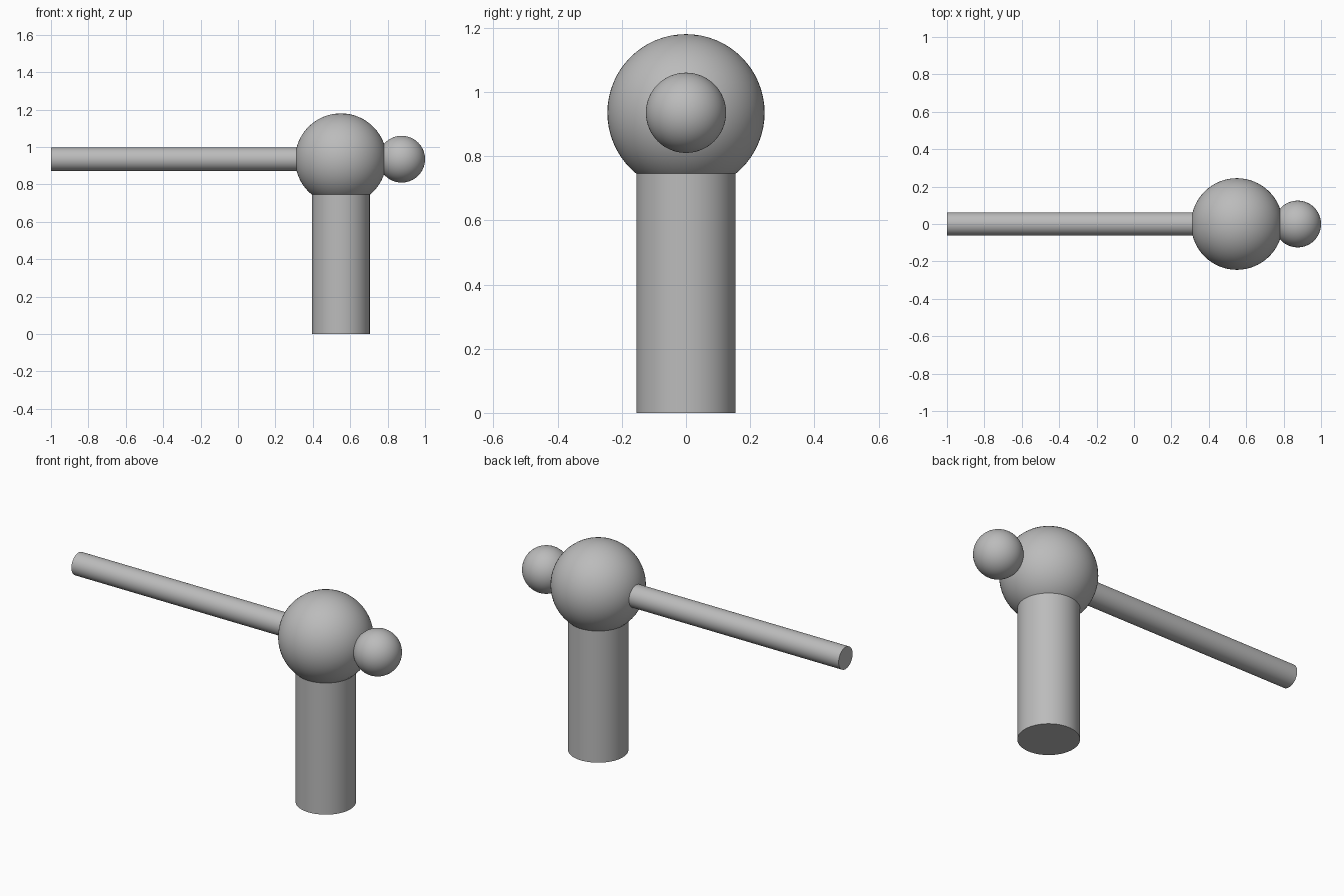
import bpy
from mathutils import Vector

cube = bpy.data.objects.get("Cube")
if cube:
    bpy.data.objects.remove(cube, do_unlink=True)

# Single plain grey
grey = bpy.data.materials.new("plain grey")
grey.use_nodes = True
grey.diffuse_color = (0.5, 0.5, 0.5, 1)
grey.node_tree.nodes["Principled BSDF"].inputs["Base Color"].default_value = (0.5, 0.5, 0.5, 1)


def finish(name):
    obj = bpy.context.object
    obj.name = name
    obj.data.materials.append(grey)
    bpy.ops.object.shade_smooth_by_angle()
    return obj


def ball(name, center, radius):
    bpy.ops.mesh.primitive_uv_sphere_add(segments=64, ring_count=32, radius=radius, location=center)
    return finish(name)


def rod(name, start, end, radius):
    start, end = Vector(start), Vector(end)
    axis = end - start
    bpy.ops.mesh.primitive_cylinder_add(
        vertices=64, radius=radius, depth=axis.length, location=(start + end) / 2,
        rotation=axis.to_track_quat("Z", "Y").to_euler())
    return finish(name)


hub = Vector((0.55, 0, 0.935))

# Upright post under the hub
rod("post", (hub.x, 0, 0), (hub.x, 0, 0.8), 0.155)
# Large hub ball
ball("hub_ball", hub, 0.245)
# Small ball on the left side
ball("end_ball", (0.875, 0, hub.z), 0.125)
# Long arm reaching to the right
rod("arm", (-1, 0, hub.z), (hub.x - 0.2, 0, hub.z), 0.0625)
